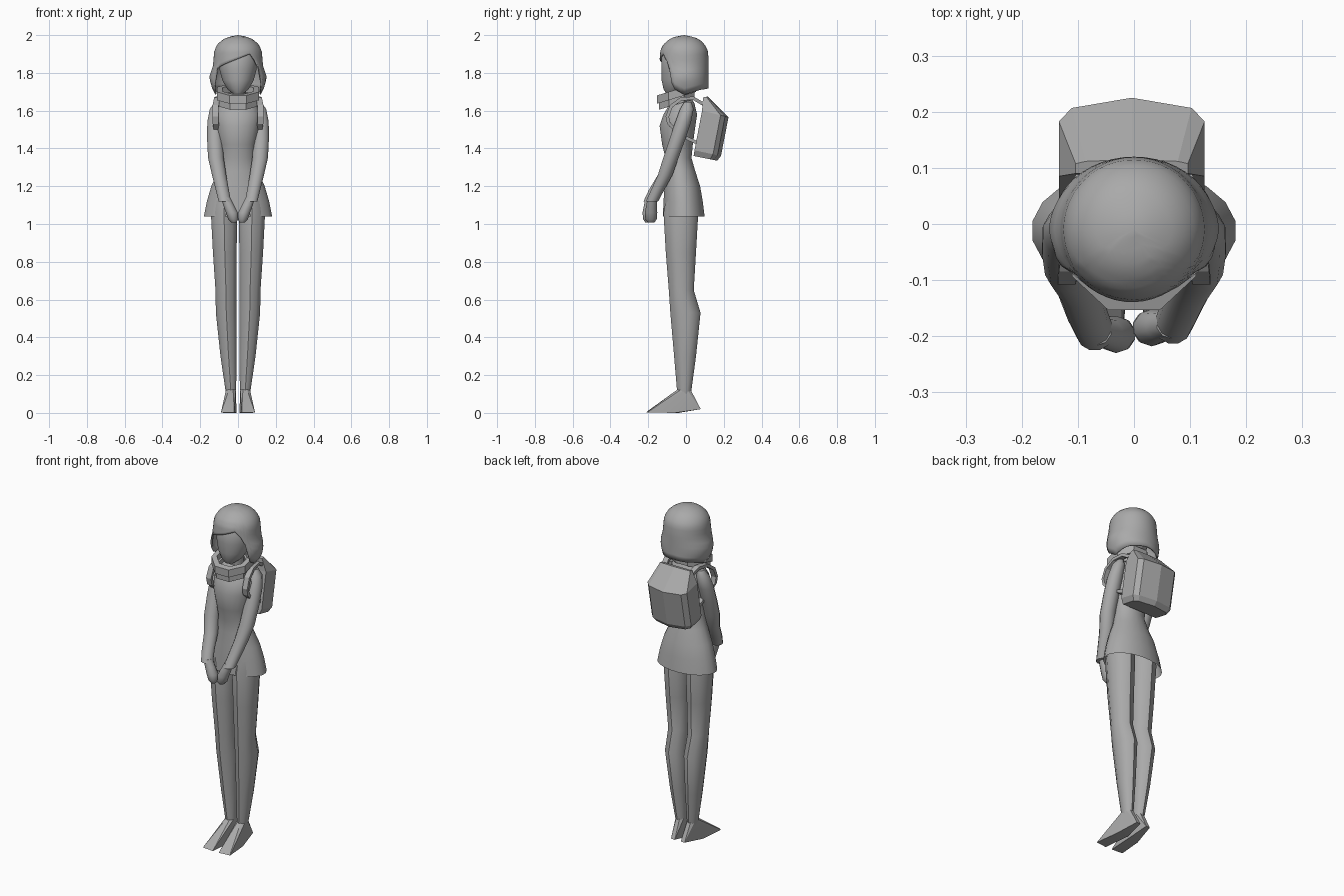
import bpy, bmesh, math
from mathutils import Vector

if "Cube" in bpy.data.objects:
    bpy.data.objects.remove(bpy.data.objects["Cube"])

grey = bpy.data.materials.new("plain grey")
grey.use_nodes = True
tone = (0.4, 0.4, 0.4, 1)
grey.diffuse_color = tone
grey.node_tree.nodes["Principled BSDF"].inputs["Base Color"].default_value = tone


def finish(name, bm, smooth=40, thick=0):
    bmesh.ops.remove_doubles(bm, verts=bm.verts, dist=0.0005)
    bmesh.ops.recalc_face_normals(bm, faces=bm.faces)
    mesh = bpy.data.meshes.new(name)
    bm.to_mesh(mesh)
    bm.free()
    mesh.materials.append(grey)
    ob = bpy.data.objects.new(name, mesh)
    bpy.context.collection.objects.link(ob)
    if thick:
        mod = ob.modifiers.new("thickness", "SOLIDIFY")
        mod.thickness = thick
        mod.offset = -1
    if smooth:
        bpy.ops.object.select_all(action="DESELECT")
        ob.select_set(True)
        bpy.context.view_layer.objects.active = ob
        bpy.ops.object.shade_smooth_by_angle(angle=math.radians(smooth))
    return ob


def skin(bm, rows, closed=True):
    """Bridge rows of points with quads and return the vertex rows."""
    grid = [[bm.verts.new(p) for p in row] for row in rows]
    n = len(grid[0])
    for a, b in zip(grid, grid[1:]):
        for i in range(n if closed else n - 1):
            j = (i + 1) % n
            bm.faces.new((a[i], a[j], b[j], b[i]))
    return grid


def ring(x, y, z, rx, ry, n, tilt=0):
    pts = []
    for i in range(n):
        a = 2 * math.pi * (i + 0.5) / n
        dy = ry * math.sin(a)
        pts.append((x + rx * math.cos(a), y + dy, z + tilt * dy))
    return pts


def loft(name, rings, n, caps=(True, True), smooth=40):
    bm = bmesh.new()
    grid = skin(bm, [ring(*r, n) for r in rings])
    for row, cap in zip((grid[0], grid[-1]), caps):
        if cap:
            bm.faces.new(row)
    return finish(name, bm, smooth)


def lerp(table, t):
    for (a, va), (b, vb) in zip(table, table[1:]):
        if t <= b:
            return va + (vb - va) * (t - a) / (b - a)
    return table[-1][1]


# Dress: fitted bodice flaring into an open skirt
loft("dress", [
    (0, -.012, 1.04, .183, .112), (0, -.015, 1.12, .167, .105),
    (0, -.02, 1.2, .143, .096), (0, -.03, 1.28, .108, .08),
    (0, -.04, 1.35, .09, .07), (0, -.045, 1.42, .095, .082),
    (0, -.045, 1.52, .115, .096), (0, -.03, 1.58, .12, .09),
    (0, -.02, 1.64, .095, .065), (0, -.02, 1.67, .05, .045)],
    20, caps=(False, True))

# Neck and head
loft("neck", [(0, -.02, 1.62, .045, .045), (0, -.025, 1.76, .042, .045)], 12)
loft("head", [
    (0, -.07, 1.69, .028, .035), (0, -.055, 1.715, .058, .065),
    (0, -.04, 1.76, .084, .09), (0, -.027, 1.82, .1, .105),
    (0, -.025, 1.88, .105, .107), (0, -.015, 1.94, .085, .085)], 20)

# Hair: dome whose lower edge follows a swept fringe and side locks
radius = [(1.68, .118), (1.73, .142), (1.78, .152), (1.84, .132), (1.88, .129),
          (1.92, .125), (1.95, .11), (1.975, .083), (1.99, .055), (2, 0)]
edge = [(-180, 1.72), (-130, 1.71), (-90, 1.685), (-62, 1.72), (-52, 1.83),
        (0, 1.875), (30, 1.9), (50, 1.85), (62, 1.72), (90, 1.685),
        (130, 1.71), (180, 1.72)]
columns, levels = 48, 14
rows = []
for k in range(levels + 1):
    row = []
    for i in range(columns):
        deg = -180 + 360 * i / columns
        low = lerp(edge, deg)
        z = 2 - (2 - low) * (k / levels) ** 1.5
        r = lerp(radius, z)
        a = math.radians(deg)
        row.append((r * math.sin(a), -.01 - min(r, .13) * math.cos(a), z))
    rows.append(row)
bm = bmesh.new()
skin(bm, rows)
finish("hair", bm, 50, thick=.008)

# Collar: two faceted bands tilted down toward the front
for name, z, rx, ry, h in (("collar_upper", 1.69, .12, .112, .022),
                           ("collar_lower", 1.655, .108, .102, .022)):
    bm = bmesh.new()
    section = [(0, -h), (0, h), (-.03, h), (-.03, -h), (0, -h)]
    skin(bm, [ring(0, -.05, z + dz, rx + d, ry + d, 8, .3) for d, dz in section])
    finish(name, bm, 0)

for side, label in ((1, "left"), (-1, "right")):
    # Sleeve and hand, clasped low in front
    reach = 0 if side > 0 else -.012
    loft(label + "_sleeve", [(side * x, y, z, rx, ry) for x, y, z, rx, ry in (
        (.07, -.18 + reach, 1.12, .034, .034), (.083, -.15 + reach, 1.18, .036, .036),
        (.1, -.11, 1.26, .039, .04), (.117, -.08, 1.35, .043, .042),
        (.122, -.045, 1.45, .043, .043), (.122, -.015, 1.54, .042, .043),
        (.115, .005, 1.61, .035, .037), (.105, .01, 1.645, .018, .02))], 12)
    loft(label + "_hand", [(side * x, y + reach, z, rx, ry) for x, y, z, rx, ry in (
        (.022, -.185, 1.008, .014, .018), (.025, -.185, 1.025, .028, .03),
        (.032, -.185, 1.06, .033, .033), (.05, -.182, 1.1, .03, .028),
        (.066, -.178, 1.14, .026, .026))], 10)

    # Leg with a pronounced calf
    loft(label + "_leg", [(side * x, y, z, rx, ry) for x, y, z, rx, ry in (
        (.037, -.01, .1, .028, .036), (.05, -.005, .3, .045, .058),
        (.062, -.003, .53, .058, .08), (.064, -.025, .65, .058, .066),
        (.07, -.027, .85, .066, .08), (.074, -.027, 1.06, .073, .092),
        (.075, -.025, 1.16, .06, .075))], 10)

    # Wedge foot with a square toe
    bm = bmesh.new()
    points = ring(.037, -.01, .125, .028, .036, 8)
    points += [(.02, -.21, .003), (.09, -.203, .003), (.02, -.2, .012), (.086, -.195, .012),
               (.008, -.04, 0), (.075, -.06, 0), (.02, .078, .02), (.045, .078, .02)]
    for x, y, z in points:
        bm.verts.new((side * x, y, z))
    bmesh.ops.convex_hull(bm, input=bm.verts)
    finish(label + "_foot", bm, 30)

    # Backpack strap looping over the shoulder and under the arm
    path = [(.085, .1, 1.64), (.1, .04, 1.675), (.11, -.03, 1.67), (.118, -.085, 1.63),
            (.12, -.108, 1.57), (.118, -.1, 1.53), (.105, -.03, 1.46), (.095, .06, 1.42)]
    bm = bmesh.new()
    skin(bm, [[(side * (x + w), y, z) for w in (-.016, .016)] for x, y, z in path],
         closed=False)
    finish(label + "_strap", bm, 0, thick=.018)

# Backpack: tilted box with a bowed back and a sloping flap
outline = [(-1, 0), (-1, .7), (-.82, .87), (0, 1), (.82, .87), (1, .7), (1, 0)]
rows = []
for front, back, w in (((.04, 1.36), (.165, 1.335), .115),
                       ((.045, 1.39), (.185, 1.36), .13),
                       ((.085, 1.6), (.225, 1.565), .13),
                       ((.09, 1.67), (.115, 1.675), .1)):
    f, b = Vector((0, *front)), Vector((0, *back))
    rows.append([f.lerp(b, v) + Vector((u * w - .004, 0, 0)) for u, v in outline])
bm = bmesh.new()
grid = skin(bm, rows)
bm.faces.new(grid[0])
bm.faces.new(grid[-1])
finish("backpack", bm, 0)
